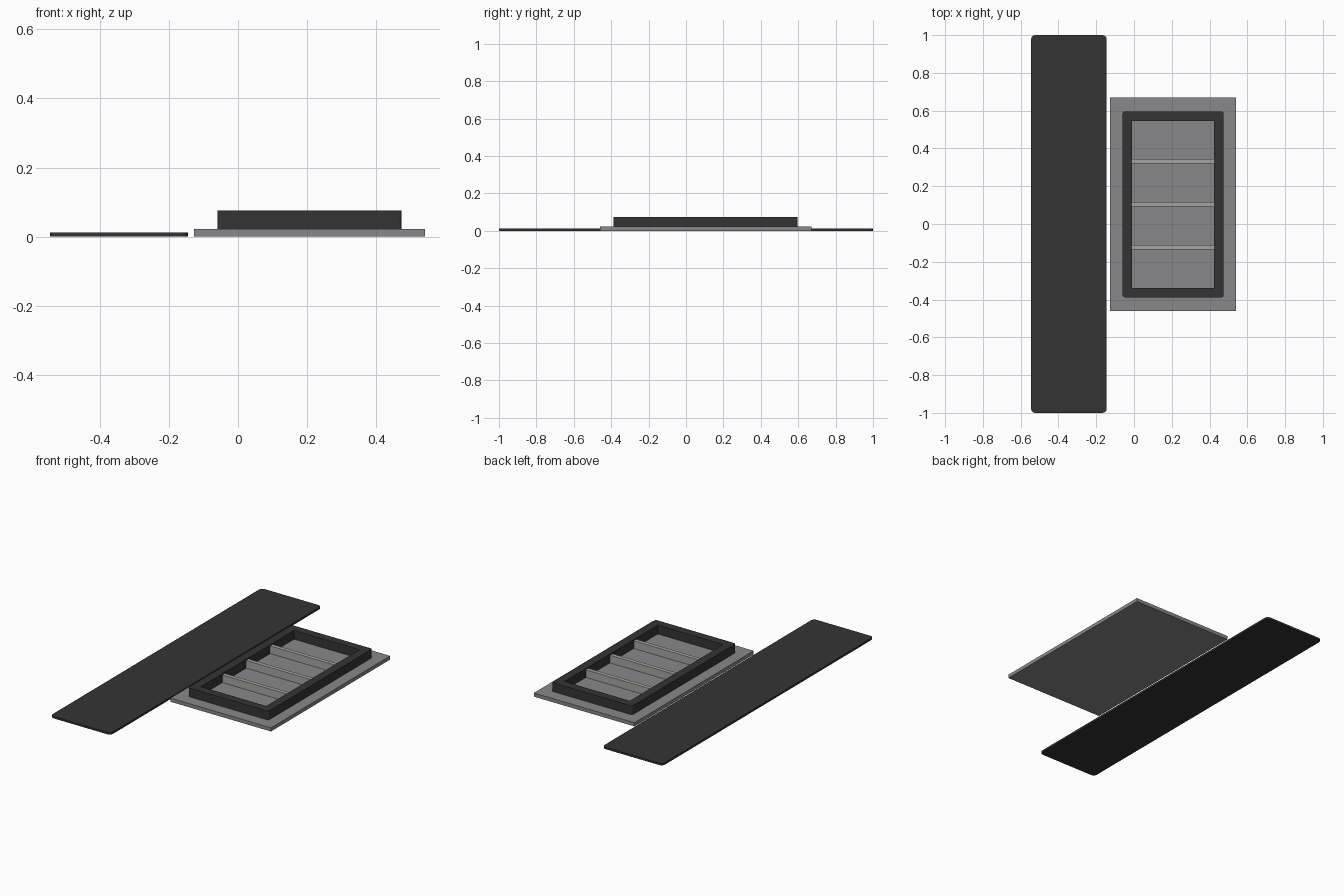
import bpy, bmesh

old = bpy.data.objects.get("Cube")
if old:
    bpy.data.objects.remove(old, do_unlink=True)


def material(name, rgb):
    m = bpy.data.materials.new(name)
    m.use_nodes = True
    m.diffuse_color = (*rgb, 1)
    m.node_tree.nodes["Principled BSDF"].inputs["Base Color"].default_value = (*rgb, 1)
    return m


charcoal = material("charcoal", (0.034, 0.034, 0.034))
grey = material("mid grey", (0.246, 0.246, 0.262))
pale = material("pale grey", (0.38, 0.385, 0.36))


def finish(bm, name, mat):
    bmesh.ops.recalc_face_normals(bm, faces=bm.faces)
    mesh = bpy.data.meshes.new(name)
    bm.to_mesh(mesh)
    bm.free()
    mesh.materials.append(mat)
    obj = bpy.data.objects.new(name, mesh)
    bpy.context.collection.objects.link(obj)
    return obj


def round_corners(bm, radius):
    # Bevel only the upright edges
    upright = [e for e in bm.edges
               if abs(e.verts[0].co.z - e.verts[1].co.z) > 1e-4]
    bmesh.ops.bevel(bm, geom=upright, offset=radius, segments=4,
                    profile=0.5, affect='EDGES')


def block(name, x, y, z, mat, radius=0):
    bm = bmesh.new()
    bmesh.ops.create_cube(bm, size=1)
    for v in bm.verts:
        v.co = [lo + (c + 0.5) * (hi - lo) for c, (lo, hi) in zip(v.co, (x, y, z))]
    if radius:
        round_corners(bm, radius)
    return finish(bm, name, mat)


def frame(name, x, y, z, wall, mat, radius):
    # Extruded rectangular ring, open at top and bottom
    bm = bmesh.new()
    loops = []
    for inset in (0, wall):
        x0, x1, y0, y1 = x[0] + inset, x[1] - inset, y[0] + inset, y[1] - inset
        loops.append([bm.verts.new((px, py, z[0])) for px, py in
                      ((x0, y0), (x1, y0), (x1, y1), (x0, y1))])
    for i in range(4):
        j = (i + 1) % 4
        bm.faces.new((loops[0][i], loops[0][j], loops[1][j], loops[1][i]))
    ring = bmesh.ops.extrude_face_region(bm, geom=bm.faces[:])
    top = [g for g in ring["geom"] if isinstance(g, bmesh.types.BMVert)]
    bmesh.ops.translate(bm, verts=top, vec=(0, 0, z[1] - z[0]))
    # Slightly round the outer corners
    outer = [e for e in bm.edges
             if abs(e.verts[0].co.z - e.verts[1].co.z) > 1e-4
             and min(abs(e.verts[0].co.x - c) for c in x) < 1e-4]
    bmesh.ops.bevel(bm, geom=outer, offset=radius, segments=3,
                    profile=0.5, affect='EDGES')
    return finish(bm, name, mat)


# Long flat board on the right side
block("long_board", (-0.545, -0.145), (-1, 1), (0, 0.012), charcoal, 0.022)

# Base slab with the raised frame on it
block("base_slab", (-0.127, 0.541), (-0.46, 0.67), (0, 0.022), grey)
frame("raised_frame", (-0.06, 0.474), (-0.388, 0.596), (0.022, 0.075), 0.05, charcoal, 0.01)

# Cross slats inside the frame
for i, y in enumerate((-0.123, 0.104, 0.332)):
    block(f"cross_slat_{i + 1}", (-0.01, 0.424), (y - 0.012, y + 0.012), (0.022, 0.068), pale)
